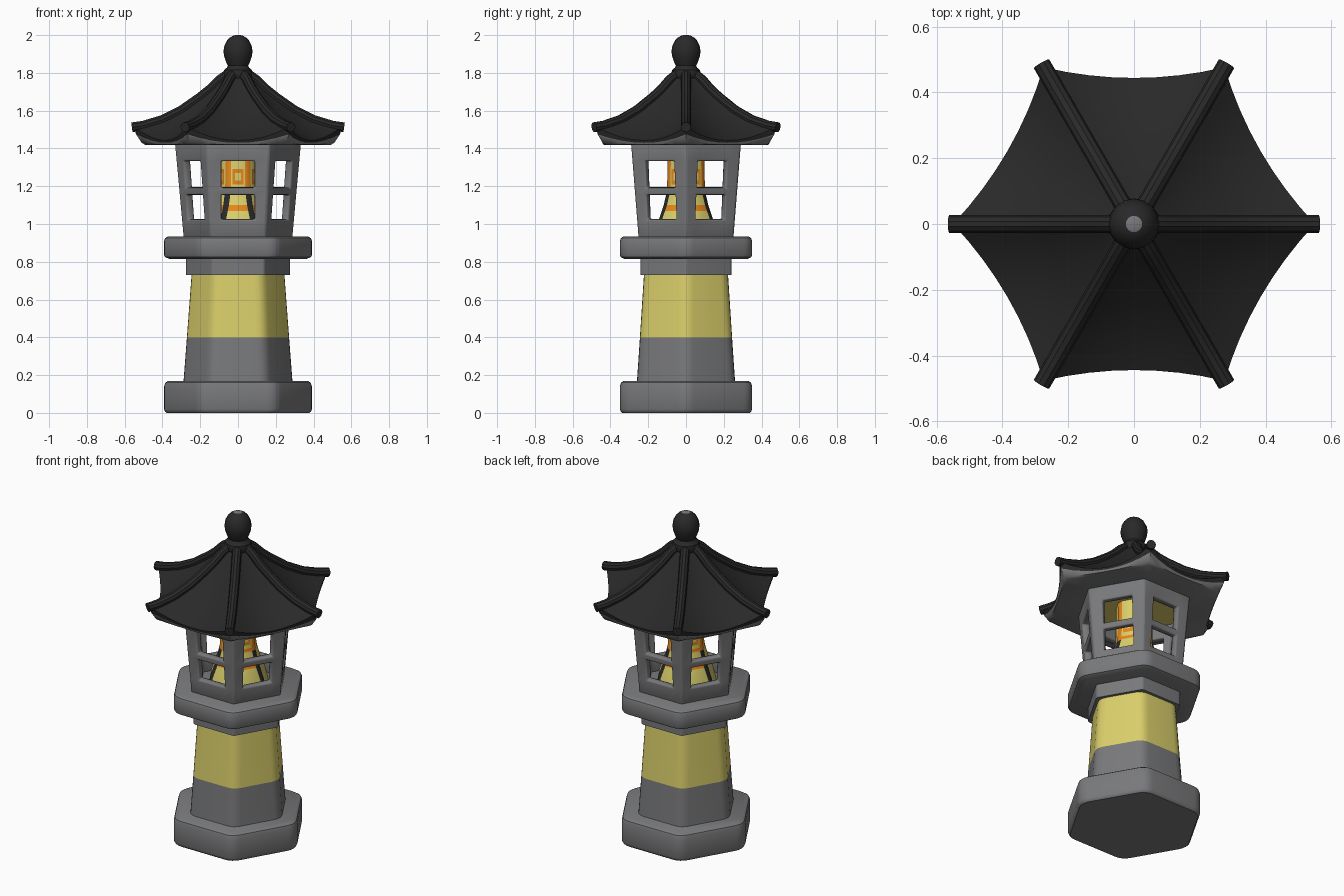
import bpy, bmesh, math
from mathutils import Vector

if "Cube" in bpy.data.objects:
    bpy.data.objects.remove(bpy.data.objects["Cube"])

C30 = math.cos(math.pi / 6)


def material(name, rgb):
    m = bpy.data.materials.new(name)
    m.diffuse_color = (*rgb, 1)
    m.use_nodes = True
    m.node_tree.nodes["Principled BSDF"].inputs["Base Color"].default_value = m.diffuse_color
    return m


GREY = material("stone grey", (0.19, 0.192, 0.198))
BLACK = material("roof black", (0.022, 0.022, 0.022))
YELLOW = material("warm yellow", (0.70, 0.62, 0.145))
ORANGE = material("lamp orange", (0.90, 0.27, 0.012))


def finish(obj, angle=35):
    bpy.ops.object.select_all(action='DESELECT')
    obj.select_set(True)
    bpy.context.view_layer.objects.active = obj
    bpy.ops.object.shade_smooth_by_angle(angle=math.radians(angle))


def add_mesh(name, bm, mats):
    me = bpy.data.meshes.new(name)
    bm.to_mesh(me)
    bm.free()
    for m in mats:
        me.materials.append(m)
    obj = bpy.data.objects.new(name, me)
    bpy.context.collection.objects.link(obj)
    return obj


def skin(name, rings, mats, rule=lambda j, i, z: 0):
    """Closed skin over rings of points; rule(ring, segment, height) picks the colour."""
    bm = bmesh.new()
    vs = [[bm.verts.new(p) for p in ring] for ring in rings]
    n = len(rings[0])
    for j in range(len(vs) - 1):
        for i in range(n):
            k = (i + 1) % n
            f = bm.faces.new((vs[j][i], vs[j][k], vs[j + 1][k], vs[j + 1][i]))
            f.material_index = rule(j, i, f.calc_center_median().z)
    for j, ring in ((-1, vs[0]), (len(vs) - 1, vs[-1])):
        bm.faces.new(ring).material_index = rule(j, 0, ring[0].co.z)
    bmesh.ops.recalc_face_normals(bm, faces=bm.faces)
    obj = add_mesh(name, bm, mats)
    finish(obj)
    return obj


def polar(r, k, z=0.0):
    a = math.radians(60 * k)
    return Vector((r * math.cos(a), r * math.sin(a), z))


def hex_ring(z, apothem, corner, k):
    """Hexagon with each corner rounded in k segments."""
    pts = []
    R = apothem / C30
    for c in range(6):
        P, prev, nxt = polar(R, c, z), polar(R, c - 1, z), polar(R, c + 1, z)
        a = P + (prev - P).normalized() * corner
        b = P + (nxt - P).normalized() * corner
        for s in range(k + 1):
            t = s / k
            pts.append(a * (1 - t) ** 2 + P * 2 * t * (1 - t) + b * t * t)
    return pts


def hex_loft(name, profile, corner, mats, k=4, rule=lambda j, i, z: 0):
    return skin(name, [hex_ring(z, a, corner, k) for z, a in profile], mats, rule)


# stone foot, tapering column, collar and platform
hex_loft("base", [(0, .338), (.006, .345), (.02, .35), (.14, .35), (.16, .344), (.17, .33)], .05, [GREY])
hex_loft("column", [(.16, .26), (.4, .244), (.74, .222)], .045, [GREY, YELLOW],
         rule=lambda j, i, z: int(z > .4))
hex_loft("collar", [(.73, .24), (.83, .24)], .012, [GREY])
hex_loft("platform", [(.815, .325), (.825, .345), (.835, .35), (.91, .35), (.925, .345), (.935, .33)], .05, [GREY])

# lantern house: six walls, each with an upper and a lower window
bm = bmesh.new()
rows = [.925, 1.024, 1.154, 1.192, 1.333, 1.43]


def wall_point(face, col, z):
    R = .29 + .045 * (z - .93) / .49
    u = (-R / 2, -.088, .088, R / 2)[col]
    n = polar(1, face + .5)
    t = Vector((-n.y, n.x, 0))
    return n * R * C30 + t * u + Vector((0, 0, z))


for face in range(6):
    for col in range(3):
        for r in range(5):
            if col == 1 and r in (1, 3):
                continue
            q = ((col, r), (col + 1, r), (col + 1, r + 1), (col, r + 1))
            bm.faces.new([bm.verts.new(wall_point(face, c, rows[h])) for c, h in q])
bmesh.ops.remove_doubles(bm, verts=bm.verts, dist=.001)
house = add_mesh("lantern_house", bm, [GREY])
sol = house.modifiers.new("wall thickness", 'SOLIDIFY')
sol.thickness, sol.offset, sol.use_even_offset = .045, -1, True
bev = house.modifiers.new("soft edges", 'BEVEL')
bev.width, bev.segments, bev.limit_method, bev.angle_limit = .009, 2, 'ANGLE', math.radians(40)
finish(house)


# lamp inside: yellow panels, orange upper edges, dark flared lower edges
def lamp_rule(j, i, z):
    if i % 2 == 0:
        return 1 if z > 1.16 else 2
    return 1 if 1.07 < z < 1.10 or 1.16 < z < 1.19 else 0


hex_loft("lamp", [(.93, .165), (1.0, .152), (1.07, .128), (1.10, .118), (1.165, .103), (1.185, .10), (1.43, .096)],
         .02, [YELLOW, ORANGE, BLACK], k=1, rule=lamp_rule)

# nested square panels on the six upper lamp faces
for size, depth, mat, tag in ((.03, .102, ORANGE, "outer"), (.015, .104, YELLOW, "inner")):
    bm = bmesh.new()
    for f in range(6):
        n = polar(1, f + .5)
        t = Vector((-n.y, n.x, 0))
        bm.faces.new([bm.verts.new(n * depth + t * u * size + Vector((0, 0, 1.25 + v * size * 1.4)))
                      for u, v in ((-1, -1), (1, -1), (1, 1), (-1, 1))])
    add_mesh("lamp_panels_" + tag, bm, [mat])

# roof rings: corner radius, corner height, mid-side radius, mid-side height
ROOF = [(.05, 1.80, .043, 1.80), (.10, 1.765, .085, 1.755), (.15, 1.715, .125, 1.705),
        (.2, 1.675, .167, 1.66), (.3, 1.605, .25, 1.575), (.4, 1.555, .335, 1.505),
        (.5, 1.525, .41, 1.46), (.55, 1.515, .444, 1.442),
        (.54, 1.475, .442, 1.43), (.51, 1.43, .437, 1.42), (.49, 1.418, .42, 1.418), (.30, 1.418, .26, 1.418)]


def roof_ring(rc, zc, rm, zm, n=8):
    pts = []
    for k in range(6):
        A, B, out = polar(rc, k), polar(rc, k + 1), polar(1, k + .5)
        for i in range(n):
            s = 2 * i / n - 1
            p = A.lerp(B, i / n) + out * (rm - rc * C30) * (1 - s * s)
            p.z = zm + (zc - zm) * s * s
            pts.append(p)
    return pts


# black on top, grey soffit, yellow ceiling above the lamp
skin("roof", [roof_ring(*r) for r in ROOF], [BLACK, GREY, YELLOW],
     rule=lambda j, i, z: 0 if j < 8 else (1 if j < 11 else 2))

# rounded ridge bars running to the upturned tips
cu = bpy.data.curves.new("roof_ridges", 'CURVE')
cu.dimensions, cu.bevel_depth, cu.bevel_resolution, cu.use_fill_caps = '3D', .027, 3, True
for k in range(6):
    path = [polar(r, k, z - .004) for r, z, _, _ in ROOF[:7]] + [polar(.562, k, 1.512)]
    sp = cu.splines.new('POLY')
    sp.points.add(len(path) - 1)
    for pt, p in zip(sp.points, path):
        pt.co = (*p, 1)
cu.materials.append(BLACK)
ridges = bpy.data.objects.new("roof_ridges", cu)
bpy.context.collection.objects.link(ridges)
bpy.ops.object.select_all(action='DESELECT')
ridges.select_set(True)
bpy.context.view_layer.objects.active = ridges
bpy.ops.object.convert(target='MESH')
finish(bpy.context.view_layer.objects.active)

# finial: ring, neck and egg with a small worn tip
EGG = [(.06, 1.76), (.074, 1.775), (.078, 1.795), (.074, 1.815), (.058, 1.828), (.054, 1.838), (.064, 1.86),
       (.074, 1.89), (.077, 1.915), (.072, 1.945), (.058, 1.972), (.042, 1.988), (.025, 1.997), (.012, 2.0)]
skin("finial", [[(r * math.cos(math.tau * i / 16), r * math.sin(math.tau * i / 16), z) for i in range(16)]
                for r, z in EGG], [BLACK, GREY], rule=lambda j, i, z: int(j >= 12))
